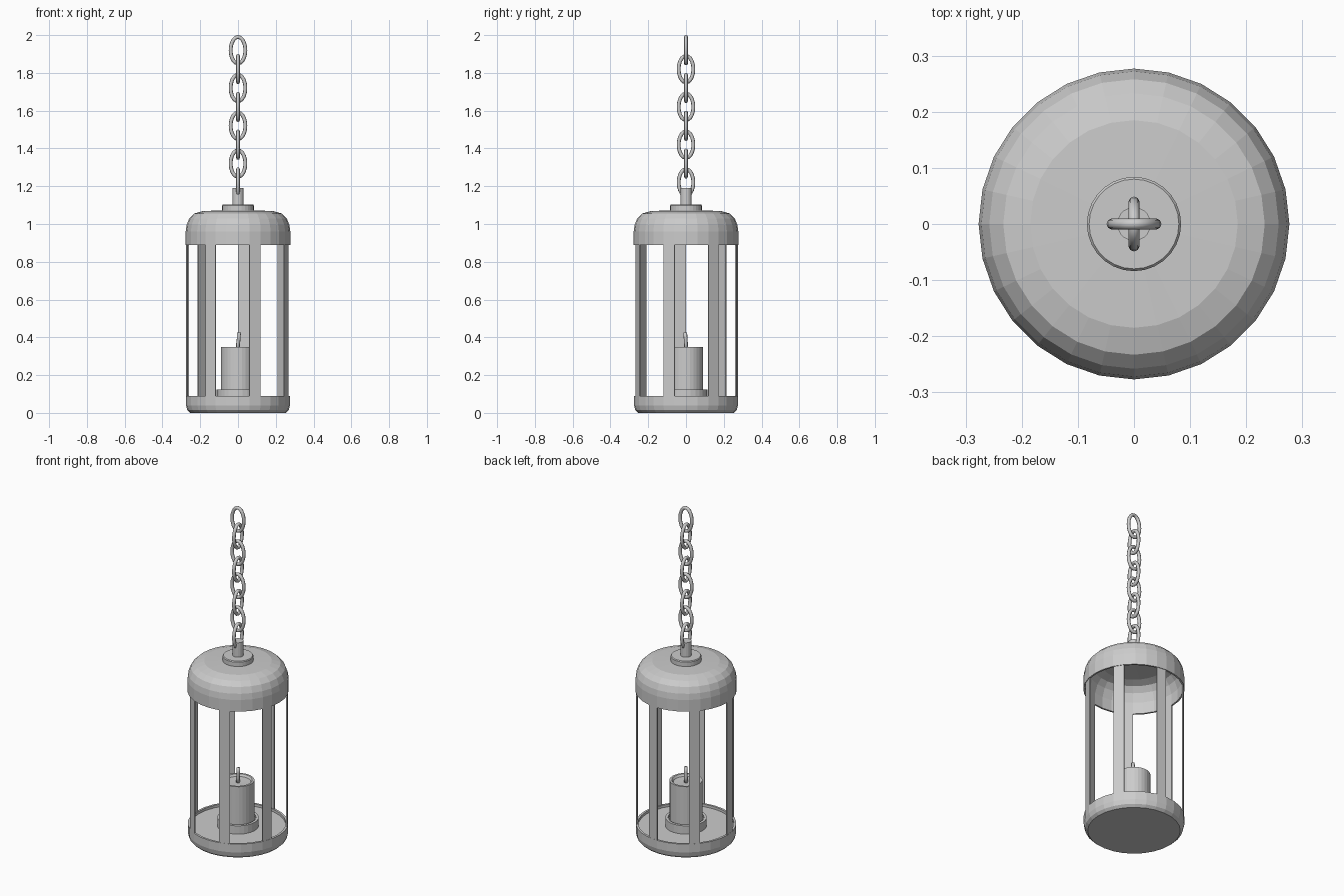
import bpy, bmesh
from math import cos, sin, pi
from mathutils import Vector

if "Cube" in bpy.data.objects:
    bpy.data.objects.remove(bpy.data.objects["Cube"])

SIDES = 28


def make(name, verts, faces, smooth=False):
    me = bpy.data.meshes.new(name)
    me.from_pydata(verts, [], faces)
    bm = bmesh.new()
    bm.from_mesh(me)
    bmesh.ops.remove_doubles(bm, verts=bm.verts, dist=1e-5)
    bmesh.ops.recalc_face_normals(bm, faces=bm.faces)
    bm.to_mesh(me)
    bm.free()
    for p in me.polygons:
        p.use_smooth = smooth
    ob = bpy.data.objects.new(name, me)
    bpy.context.collection.objects.link(ob)
    return ob


def lathe(name, profile, n=SIDES):
    """Revolve (radius, z) points around z; profile ends lie on the axis."""
    verts = [(r * cos(2 * pi * i / n), r * sin(2 * pi * i / n), z)
             for r, z in profile for i in range(n)]
    faces = [(j * n + i, j * n + (i + 1) % n, (j + 1) * n + (i + 1) % n, (j + 1) * n + i)
             for j in range(len(profile) - 1) for i in range(n)]
    return make(name, verts, faces)


def tube(name, path, radius, side, closed, n=8, smooth=True):
    """Sweep a circle along a planar path; side is the plane normal."""
    m = len(path)
    verts, faces = [], []
    for k, p in enumerate(path):
        a = path[k - 1] if closed or k else p
        b = path[(k + 1) % m] if closed or k < m - 1 else p
        across = (b - a).normalized().cross(side)
        verts += [p + radius * (cos(2 * pi * i / n) * across + sin(2 * pi * i / n) * side)
                  for i in range(n)]
    for k in range(m if closed else m - 1):
        k2 = (k + 1) % m
        faces += [(k * n + i, k * n + (i + 1) % n, k2 * n + (i + 1) % n, k2 * n + i)
                  for i in range(n)]
    if not closed:
        faces += [tuple(range(n)), tuple(range((m - 1) * n, m * n))]
    return make(name, verts, faces, smooth)


# Bottom tray with a shallow lip
lathe("tray", [(0, 0), (.253, 0), (.268, .014), (.275, .04), (.275, .09),
               (.262, .09), (.262, .075), (0, .075)])

# Hollow domed cap
lathe("cap", [(0, 1.074), (.185, 1.069), (.233, 1.055), (.258, 1.03), (.272, .995),
              (.277, .96), (.277, .89), (.267, .89), (.267, .96), (.25, 1.01),
              (.225, 1.04), (.18, 1.055), (0, 1.06)])

# Seven thin upright bars, each one side of the cage wide
for b in range(7):
    verts = []
    for k in (2 + 4 * b, 3 + 4 * b):
        a = 2 * pi * k / SIDES
        verts += [(r * cos(a), r * sin(a), z) for r in (.267, .274) for z in (.08, .9)]
    make(f"bar_{b + 1}", verts, [(0, 1, 3, 2), (4, 5, 7, 6), (0, 1, 5, 4),
                                 (2, 3, 7, 6), (0, 2, 6, 4), (1, 3, 7, 5)])

# Cap collar and chain post
lathe("collar", [(0, 1.06), (.084, 1.06), (.084, 1.098), (.08, 1.103), (0, 1.103)])
lathe("post", [(0, 1.09), (.03, 1.09), (.03, 1.19), (0, 1.19)], 20)

# Candle holder, candle with sunken top, bent wick
lathe("candle_holder", [(0, .07), (.113, .07), (.113, .125), (.098, .125), (.098, .11), (0, .11)])
lathe("candle", [(0, .1), (.09, .1), (.09, .35), (.078, .35), (.07, .338), (0, .335)])
tube("wick", [Vector(p) for p in ((0, 0, .33), (0, 0, .365), (.004, -.002, .395), (.005, -.004, .425))],
     .01, Vector((0, 1, 0)), False)

# Chain: oval links turned a quarter turn each
for i in range(8):
    z = 1.92 - .1 * i
    d = Vector((1, 0, 0)) if i % 2 == 0 else Vector((0, 1, 0))
    side = Vector((0, 1, 0)) if i % 2 == 0 else Vector((1, 0, 0))
    path = [d * (.039 * cos(2 * pi * k / 20)) + Vector((0, 0, z + .07 * sin(2 * pi * k / 20)))
            for k in range(20)]
    tube(f"chain_link_{i + 1}", path, .01, side, True)
